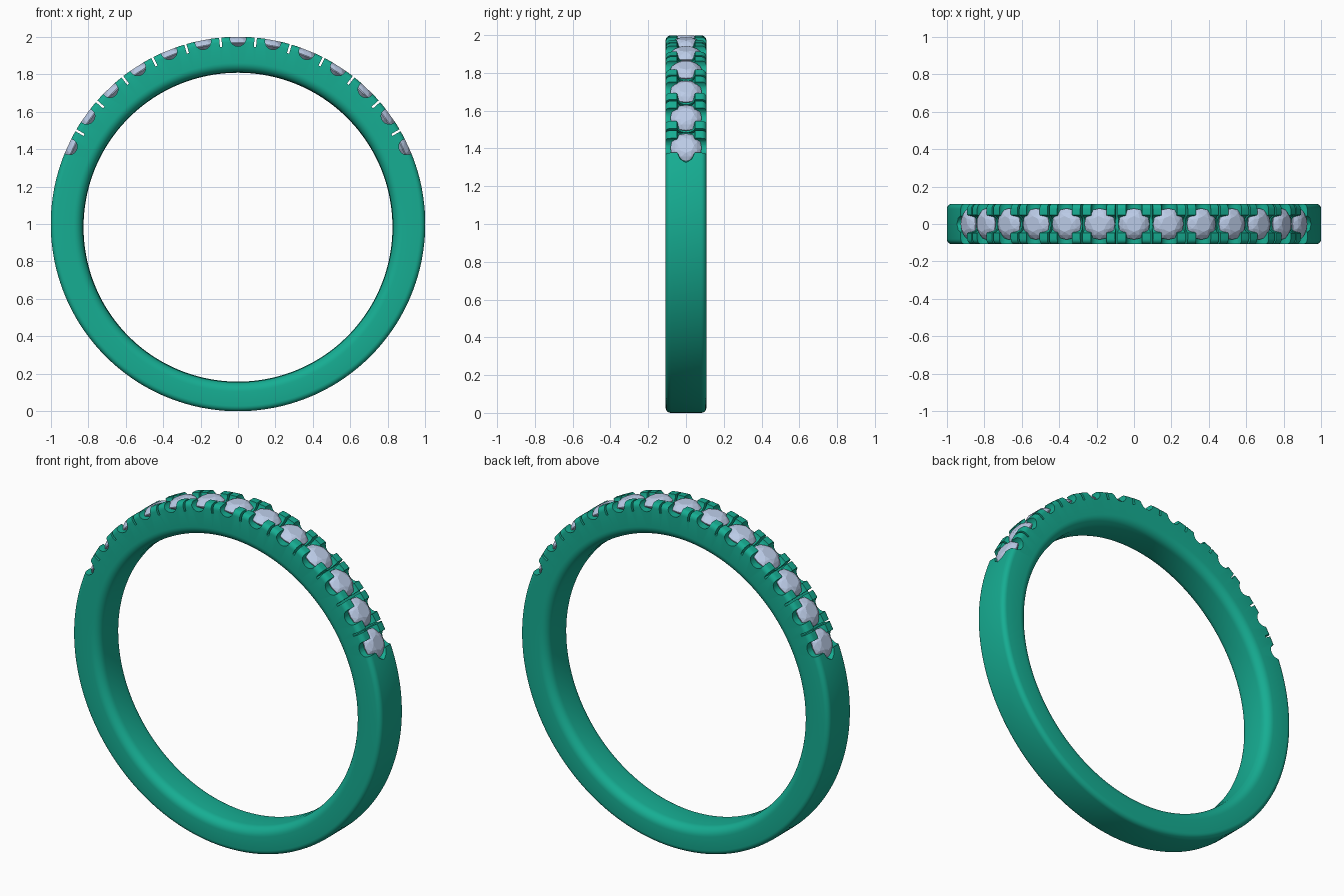
import bpy, bmesh
from math import sin, cos, pi, sqrt, radians
from mathutils import Matrix, Vector

if "Cube" in bpy.data.objects:
    bpy.data.objects.remove(bpy.data.objects["Cube"])

STEP, HALF, GEMS = radians(10.9), 0.108, range(-6, 7)


def material(name, col):
    m = bpy.data.materials.new(name)
    m.diffuse_color = (*col, 1)
    m.use_nodes = True
    m.node_tree.nodes["Principled BSDF"].inputs["Base Color"].default_value = m.diffuse_color
    return m


def make(name, bm, mat=None):
    bmesh.ops.recalc_face_normals(bm, faces=bm.faces)
    me = bpy.data.meshes.new(name)
    bm.to_mesh(me)
    bm.free()
    ob = bpy.data.objects.new(name, me)
    bpy.context.collection.objects.link(ob)
    if mat:
        me.materials.append(mat)
    return ob


def polar(a, r, y=0.0):
    return Vector((r * sin(a), y, 1 + r * cos(a)))


def frame(a, r):
    # local z points outward, local x runs along the band
    return Matrix.Translation(polar(a, r)) @ Matrix.Rotation(a, 4, 'Y')


def sweep(loops, closed):
    bm = bmesh.new()
    rings = [[bm.verts.new(p) for p in loop] for loop in loops]
    n = len(rings[0])
    for i in range(len(rings) if closed else len(rings) - 1):
        a, b = rings[i], rings[(i + 1) % len(rings)]
        for j in range(n):
            k = (j + 1) % n
            bm.faces.new((a[j], a[k], b[k], b[j]))
    if not closed:
        bm.faces.new(rings[0])
        bm.faces.new(rings[-1])
    return bm


metal = material("green_metal", (0.008, 0.42, 0.29))
stone = material("pale_stone", (0.50, 0.60, 0.80))


# Band: round outside, slightly off-centre hole with soft inner edges
def corner(r, y_sign, steps=5):
    # (y, depth in from the surface) around a rounded corner
    return [(y_sign * (HALF - r + r * sin(t)), r - r * cos(t))
            for t in [pi / 2 * i / steps for i in range(steps + 1)]]


outer = corner(0.028, -1)[::-1] + corner(0.028, 1)
inner = corner(0.05, 1, 7)[::-1] + [(0, -0.003)] + corner(0.05, -1, 7)


def band_loop(a):
    e = -0.017
    rin = e * cos(a) + sqrt(0.825 ** 2 - (e * sin(a)) ** 2) + 0.003
    return [polar(a, 1 - d, y) for y, d in outer] + [polar(a, rin + d, y) for y, d in inner]


N = 180
band = make("ring_band", sweep([band_loop(2 * pi * i / N) for i in range(N)], True), metal)

# Cutter: round notches on the sides beside every stone
bm = bmesh.new()
for i in GEMS:
    bmesh.ops.create_cone(bm, cap_ends=True, segments=24, radius1=0.043, radius2=0.043, depth=0.4,
                          matrix=frame(i * STEP, 0.992) @ Matrix.Rotation(pi / 2, 4, 'X'))
notches = make("notch_cutter", bm)

# Cutter: thin slits between neighbouring prongs
bm = bmesh.new()
for i in range(-6, 6):
    bmesh.ops.create_cube(bm, size=1, matrix=frame((i + 0.5) * STEP, 1.0) @ Matrix.Diagonal((0.012, 0.4, 0.1, 1)))
slits = make("slit_cutter", bm)

# Cutter: groove along the top of the band, tapering at both ends
end = radians(71)
loops = []
for i in range(121):
    a = -end + 2 * end * i / 120
    t = min(1, (end - abs(a)) / radians(5))
    w = 0.003 + 0.045 * sqrt(max(0, 1 - (1 - t) ** 2))
    loops.append([polar(a, 1.003 + w * 0.95 * sin(b), w * cos(b))
                  for b in [2 * pi * k / 20 for k in range(20)]])
groove = make("groove_cutter", sweep(loops, False))

bpy.context.view_layer.objects.active = band
for cutter in (notches, slits, groove):
    mod = band.modifiers.new(cutter.name, 'BOOLEAN')
    mod.operation, mod.solver, mod.object = 'DIFFERENCE', 'EXACT', cutter
    bpy.ops.object.modifier_apply(modifier=mod.name)
    bpy.data.objects.remove(cutter)
bpy.ops.object.select_all(action='DESELECT')
band.select_set(True)
bpy.ops.object.shade_smooth_by_angle(angle=radians(30))


# Stones: faceted brilliant cut (table, crown, girdle, pavilion)
def stone_mesh():
    bm = bmesh.new()
    pts = []
    for n, r, z, off in ((8, 0.042, 0.027, 0), (8, 0.064, 0.017, 0.5), (16, 0.083, -0.002, 0), (16, 0.083, -0.007, 0)):
        pts += [(r * cos(2 * pi * (k + off) / n), r * sin(2 * pi * (k + off) / n), z) for k in range(n)]
    pts.append((0, 0, -0.07))
    for p in pts:
        bm.verts.new(p)
    res = bmesh.ops.convex_hull(bm, input=bm.verts)
    bmesh.ops.dissolve_limit(bm, angle_limit=0.01, verts=bm.verts, edges=bm.edges)
    return bm


for i in GEMS:
    gem = make(f"stone_{i + 7}", stone_mesh(), stone)
    gem.matrix_world = frame(i * STEP, 0.972)
